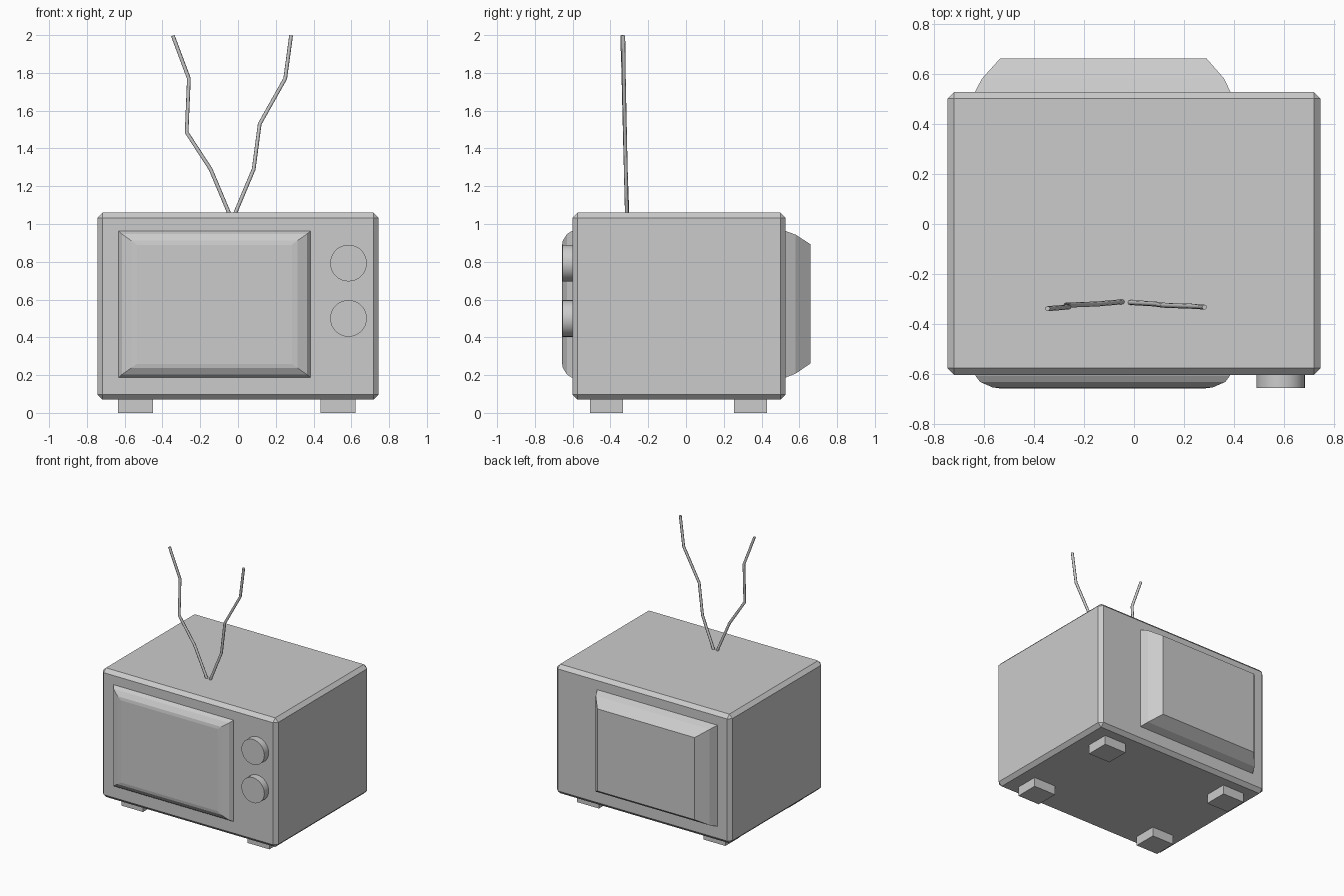
import bpy, bmesh, math
from mathutils import Vector

if "Cube" in bpy.data.objects:
    bpy.data.objects.remove(bpy.data.objects["Cube"])


def add_object(name, bm):
    bmesh.ops.recalc_face_normals(bm, faces=bm.faces)
    mesh = bpy.data.meshes.new(name)
    bm.to_mesh(mesh)
    bm.free()
    obj = bpy.data.objects.new(name, mesh)
    bpy.context.collection.objects.link(obj)
    return obj


def box(name, lo, hi, bevel=0):
    lo, hi = Vector(lo), Vector(hi)
    bm = bmesh.new()
    bmesh.ops.create_cube(bm, size=1)
    for v in bm.verts:
        v.co = v.co * (hi - lo) + (lo + hi) / 2
    if bevel:
        bmesh.ops.bevel(bm, geom=bm.edges[:], offset=bevel, segments=1,
                        profile=0.5, affect='EDGES')
    return add_object(name, bm)


def stepped_panel(name, rings):
    """Loft rectangular rings (y, x0, x1, z0, z1) and cap the ends."""
    bm = bmesh.new()
    loops = [[bm.verts.new(p) for p in
              ((x0, y, z0), (x1, y, z0), (x1, y, z1), (x0, y, z1))]
             for y, x0, x1, z0, z1 in rings]
    for a, b in zip(loops, loops[1:]):
        for i in range(4):
            j = (i + 1) % 4
            bm.faces.new((a[i], a[j], b[j], b[i]))
    bm.faces.new(loops[0])
    bm.faces.new(loops[-1])
    return add_object(name, bm)


def knob(name, x, z):
    bpy.ops.mesh.primitive_cylinder_add(vertices=32, radius=0.097, depth=0.075,
                                        location=(x, -0.6175, z),
                                        rotation=(math.pi / 2, 0, 0))
    bpy.context.object.name = name
    bpy.ops.object.shade_smooth_by_angle(angle=math.radians(30))


def antenna(name, points):
    curve = bpy.data.curves.new(name, 'CURVE')
    curve.dimensions = '3D'
    curve.bevel_depth = 0.01
    curve.bevel_resolution = 2
    curve.use_fill_caps = True
    spline = curve.splines.new('POLY')
    spline.points.add(len(points) - 1)
    for p, co in zip(spline.points, points):
        p.co = (*co, 1)
    obj = bpy.data.objects.new(name, curve)
    bpy.context.collection.objects.link(obj)


# Chamfered cabinet
box("cabinet", (-0.745, -0.602, 0.07), (0.745, 0.527, 1.06), 0.027)

# Bulging screen on the front
stepped_panel("screen", [(-0.59, -0.635, 0.385, 0.185, 0.965),
                         (-0.605, -0.633, 0.383, 0.187, 0.963),
                         (-0.63, -0.615, 0.365, 0.203, 0.947),
                         (-0.652, -0.565, 0.315, 0.238, 0.912),
                         (-0.656, -0.535, 0.285, 0.26, 0.89)])

# Tube housing on the back
stepped_panel("back_housing", [(0.515, -0.637, 0.387, 0.185, 0.965),
                               (0.527, -0.635, 0.385, 0.187, 0.963),
                               (0.58, -0.607, 0.36, 0.208, 0.944),
                               (0.66, -0.535, 0.29, 0.262, 0.892)])

# Control knobs
knob("upper_knob", 0.585, 0.793)
knob("lower_knob", 0.585, 0.5)

# Feet
for side, x in (("left", -0.635), ("right", 0.438)):
    for end, y in (("front", -0.508), ("back", 0.255)):
        box(f"{end}_{side}_foot", (x, y, 0), (x + 0.184, y + 0.175, 0.075))

# Bent wire antennas
antenna("left_antenna", [(-0.042, -0.31, 1.045), (-0.145, -0.319, 1.29),
                         (-0.272, -0.324, 1.485), (-0.26, -0.331, 1.77),
                         (-0.345, -0.338, 1.997)])
antenna("right_antenna", [(-0.02, -0.313, 1.045), (0.083, -0.319, 1.29),
                          (0.115, -0.324, 1.53), (0.25, -0.329, 1.77),
                          (0.281, -0.332, 1.998)])
